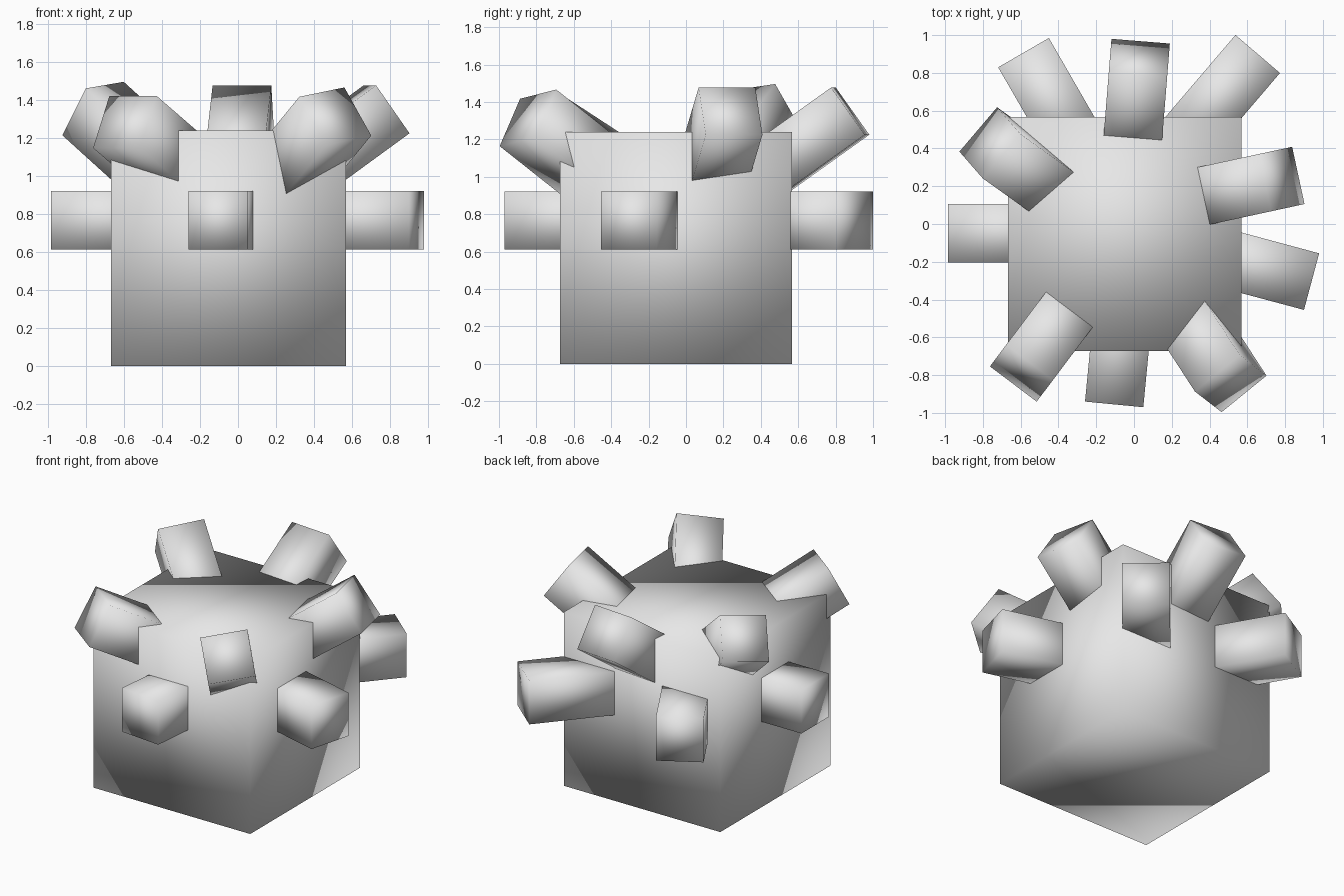
import bpy
import math
from mathutils import Matrix, Vector

if "Cube" in bpy.data.objects:
    bpy.data.objects.remove(bpy.data.objects["Cube"])

grey = bpy.data.materials.new("plain_grey")
grey.diffuse_color = (0.8, 0.8, 0.8, 1.0)
grey.use_nodes = True
grey.node_tree.nodes["Principled BSDF"].inputs["Base Color"].default_value = grey.diffuse_color


def block(name, size, matrix):
    """Add a smooth-shaded box of the given size, placed by a matrix."""
    bpy.ops.mesh.primitive_cube_add(size=1)
    ob = bpy.context.object
    ob.name = name
    ob.data.transform(matrix @ Matrix.Diagonal((*size, 1)))
    ob.data.materials.append(grey)
    bpy.ops.object.shade_smooth()
    return ob


def spike(name, tip, azimuth, tilt=0, roll=0, width=0.31, length=0.62):
    """Square bar whose outer end is centred on tip, running inward into the body."""
    turn = (Matrix.Rotation(math.radians(azimuth), 4, 'Z')
            @ Matrix.Rotation(math.radians(-tilt), 4, 'Y')
            @ Matrix.Rotation(math.radians(roll), 4, 'X'))
    place = Matrix.Translation(tip) @ turn @ Matrix.Translation((-length / 2, 0, 0))
    block(name, (length, width, width), place)


# Cubic body
block("body", (1.236, 1.24, 1.24), Matrix.Translation((-0.05, -0.053, 0.62)))

# Lower ring of level bars: x, y, azimuth
lower = [(-0.985, -0.05, 180), (0.94, -0.305, -15), (-0.105, -0.955, -95.5),
         (0.655, 0.90, 49.5), (-0.585, 0.907, 120)]
for i, (x, y, azimuth) in enumerate(lower, 1):
    spike(f"lower_bar_{i}", Vector((x, y, 0.767)), azimuth)

# Upper ring of raised bars: tip, azimuth, tilt, roll
upper = [((0.028, 0.878, 1.351), 85.4, 35.5, 0),
         ((0.782, 0.238, 1.351), 12.2, 35.5, 0),
         ((0.512, -0.845, 1.315), -57, 33.6, 11),
         ((-0.596, -0.79, 1.285), 233, 27.5, 0),
         ((-0.763, 0.43, 1.355), 144.4, 36.4, -8)]
for i, (tip, azimuth, tilt, roll) in enumerate(upper, 1):
    spike(f"upper_bar_{i}", Vector(tip), azimuth, tilt, roll)
